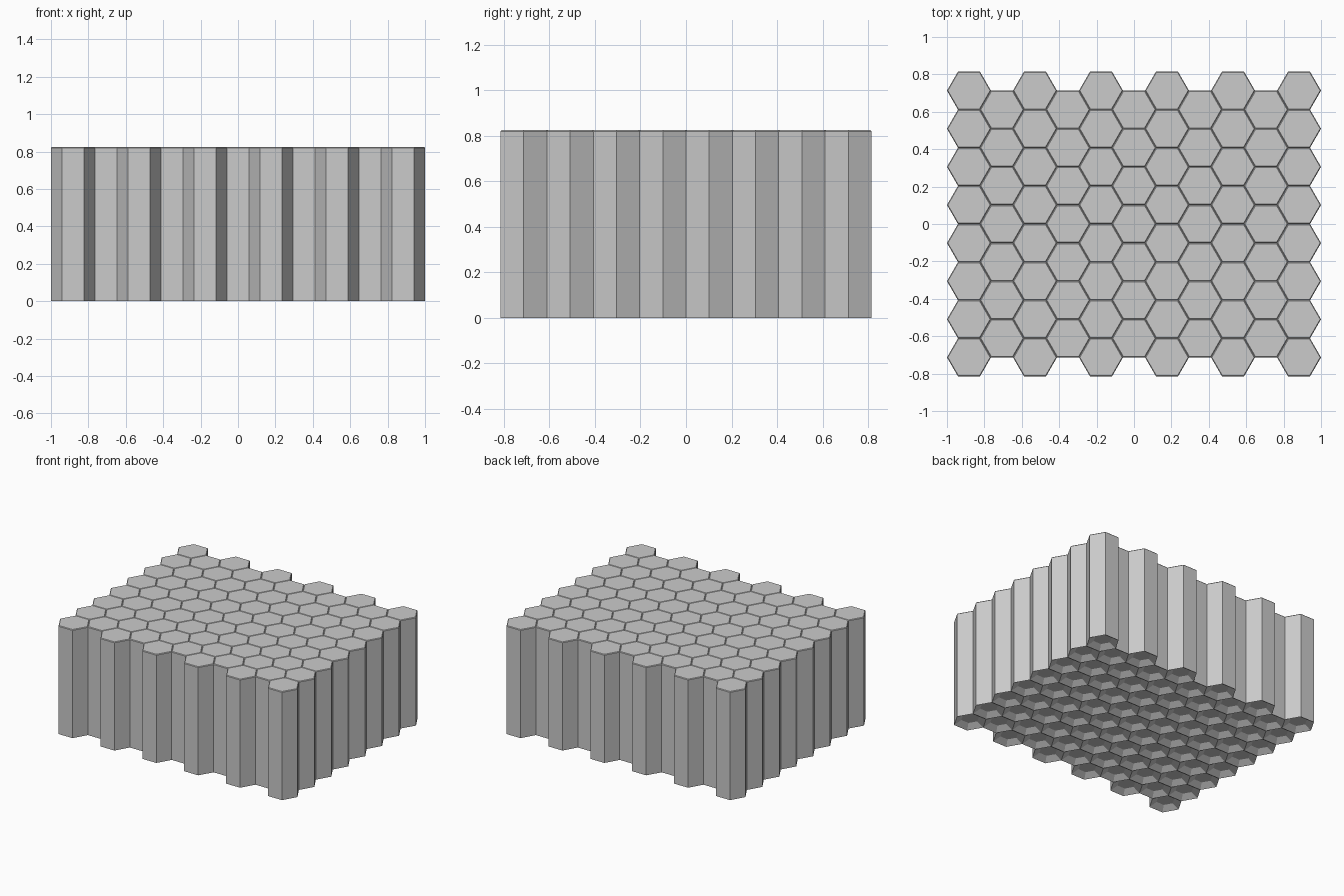
import bpy, bmesh
from math import cos, sin, pi, sqrt

if "Cube" in bpy.data.objects:
    bpy.data.objects.remove(bpy.data.objects["Cube"])

R = 2 / 17            # hexagon circumradius: 11 columns span 2 units
ROW = sqrt(3) * R     # flat-to-flat size
H = 0.825

# (radius, height) rings from the recessed underside, up the wall, to the chamfered top
PROFILE = [(R * 0.55, 0.03), (R, 0.0), (R, H - 0.005), (R - 0.005, H)]


def hex_mesh():
    bm = bmesh.new()
    rings = [[bm.verts.new((r * cos(i * pi / 3), r * sin(i * pi / 3), z))
              for i in range(6)] for r, z in PROFILE]
    for a, b in zip(rings, rings[1:]):
        for i in range(6):
            j = (i + 1) % 6
            bm.faces.new((a[i], a[j], b[j], b[i]))
    bm.faces.new(rings[0][::-1])
    bm.faces.new(rings[-1])
    bmesh.ops.recalc_face_normals(bm, faces=bm.faces)
    mesh = bpy.data.meshes.new("hex_pillar")
    bm.to_mesh(mesh)
    bm.free()
    return mesh


# Staggered field of pillars: alternating columns of eight and seven
mesh = hex_mesh()
for c in range(11):
    count = 8 if c % 2 == 0 else 7
    for r in range(count):
        ob = bpy.data.objects.new(f"hex_pillar_{c}_{r}", mesh)
        ob.location = ((c - 5) * 1.5 * R, (r - (count - 1) / 2) * ROW, 0)
        bpy.context.collection.objects.link(ob)
